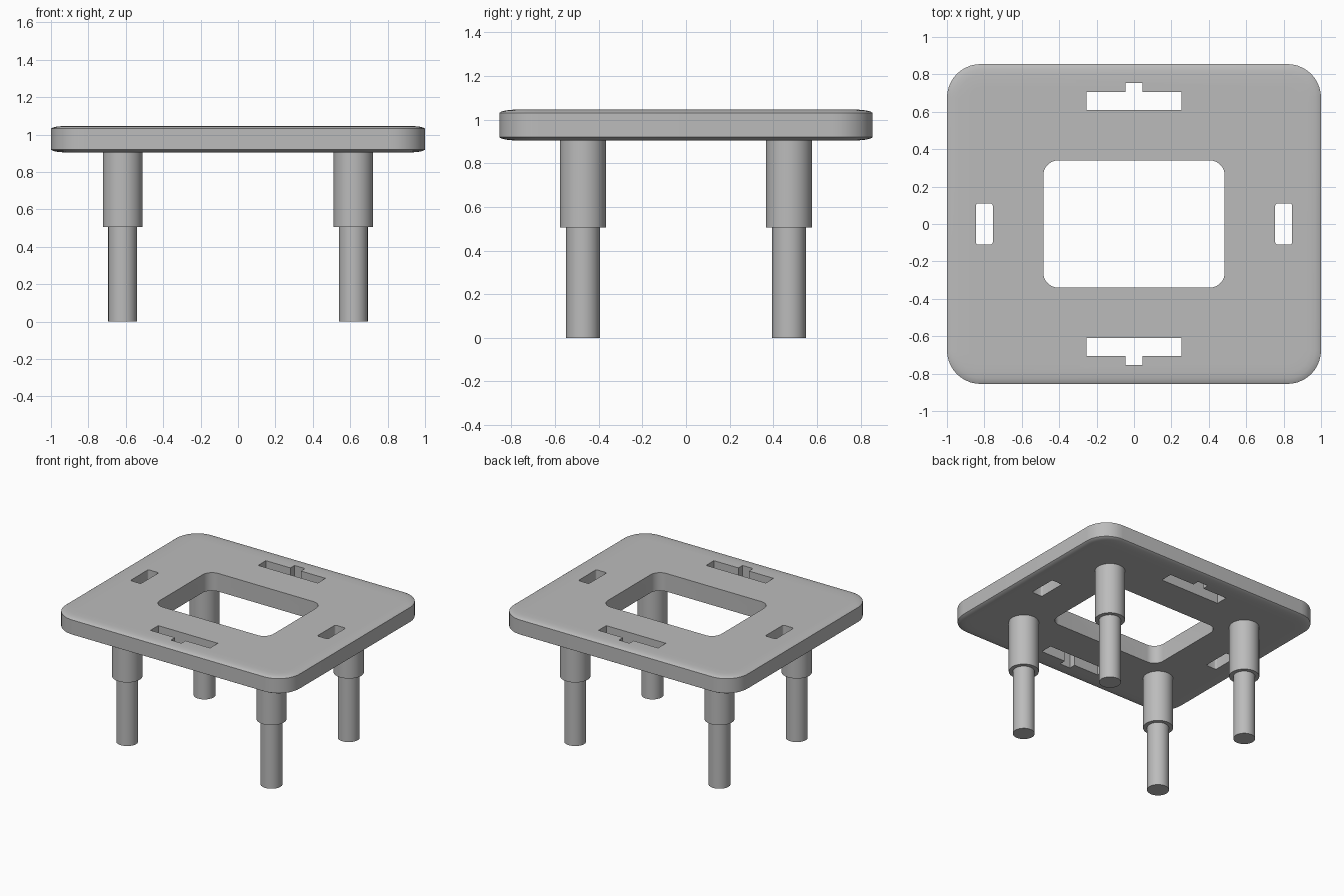
import bpy, bmesh, math

if "Cube" in bpy.data.objects:
    bpy.data.objects.remove(bpy.data.objects["Cube"], do_unlink=True)

BOTTOM, TOP = 0.905, 1.045

grey = bpy.data.materials.new("matte grey")
grey.use_nodes = True
colour = (0.5, 0.5, 0.5, 1)
grey.diffuse_color = colour
grey.node_tree.nodes["Principled BSDF"].inputs["Base Color"].default_value = colour


def rounded_rect(hx, hy, r, cx=0, cy=0, steps=10):
    """Counter-clockwise outline of a rounded rectangle."""
    points = []
    for k, (sx, sy) in enumerate([(1, 1), (-1, 1), (-1, -1), (1, -1)]):
        for i in range(steps + 1):
            a = math.pi / 2 * (k + i / steps)
            points.append((cx + sx * (hx - r) + r * math.cos(a),
                           cy + sy * (hy - r) + r * math.sin(a)))
    return points


def loft(bm, rings):
    """Skin a stack of (outline, height) rings and cap both ends."""
    loops = [[bm.verts.new((x, y, z)) for x, y in pts] for pts, z in rings]
    n = len(loops[0])
    for low, high in zip(loops, loops[1:]):
        for i in range(n):
            j = (i + 1) % n
            bm.faces.new((low[i], low[j], high[j], high[i]))
    bm.faces.new(loops[0][::-1])
    bm.faces.new(loops[-1])


def finish(bm, name):
    bmesh.ops.recalc_face_normals(bm, faces=bm.faces)
    mesh = bpy.data.meshes.new(name)
    bm.to_mesh(mesh)
    bm.free()
    mesh.materials.append(grey)
    obj = bpy.data.objects.new(name, mesh)
    bpy.context.collection.objects.link(obj)
    return obj


def smooth(obj):
    bpy.ops.object.select_all(action='DESELECT')
    obj.select_set(True)
    bpy.context.view_layer.objects.active = obj
    bpy.ops.object.shade_smooth_by_angle(angle=math.radians(35))


# Table top with softly rounded rims
rim = [(0.12, 0), (0.06, 0), (0.03, 0.003), (0.01, 0.008), (0, 0.014)]
levels = [(i, BOTTOM + d) for i, d in rim] + [(i, TOP - d) for i, d in reversed(rim)]
bm = bmesh.new()
loft(bm, [(rounded_rect(1 - i, 0.855 - i, 0.18 - i), z) for i, z in levels])
table_top = finish(bm, "table_top")

# Cutter for the central opening, side slots and keyed slots
openings = [rounded_rect(0.485, 0.34, 0.08)]
for s in (-1, 1):
    openings.append(rounded_rect(0.045, 0.11, 0.012, cx=0.8 * s, steps=3))
    half = [(0.255, 0.61), (0.255, 0.705), (0.045, 0.705), (0.045, 0.755)]
    tee = half + [(-x, y) for x, y in reversed(half)]
    openings.append([(x, y * s) for x, y in tee][::s])
bm = bmesh.new()
for outline in openings:
    loft(bm, [(outline, BOTTOM - 0.1), (outline, TOP + 0.1)])
cutter = finish(bm, "opening_cutter")
cut = table_top.modifiers.new("openings", 'BOOLEAN')
cut.operation = 'DIFFERENCE'
cut.solver = 'EXACT'
cut.object = cutter
bpy.ops.object.select_all(action='DESELECT')
table_top.select_set(True)
bpy.context.view_layer.objects.active = table_top
bpy.ops.object.modifier_apply(modifier=cut.name)
bpy.data.objects.remove(cutter, do_unlink=True)
smooth(table_top)

# Stepped round legs
for side, sx in (("right", -1), ("left", 1)):
    for end, sy in (("front", -1), ("back", 1)):
        bm = bmesh.new()
        rings = [(0.077, 0), (0.077, 0.505), (0.106, 0.505), (0.106, BOTTOM)]
        loft(bm, [(rounded_rect(r, r, r, 0.617 * sx, 0.472 * sy, 12)[:], z)
                  for r, z in rings])
        bmesh.ops.remove_doubles(bm, verts=bm.verts, dist=0.0005)
        smooth(finish(bm, f"{end}_{side}_leg"))
